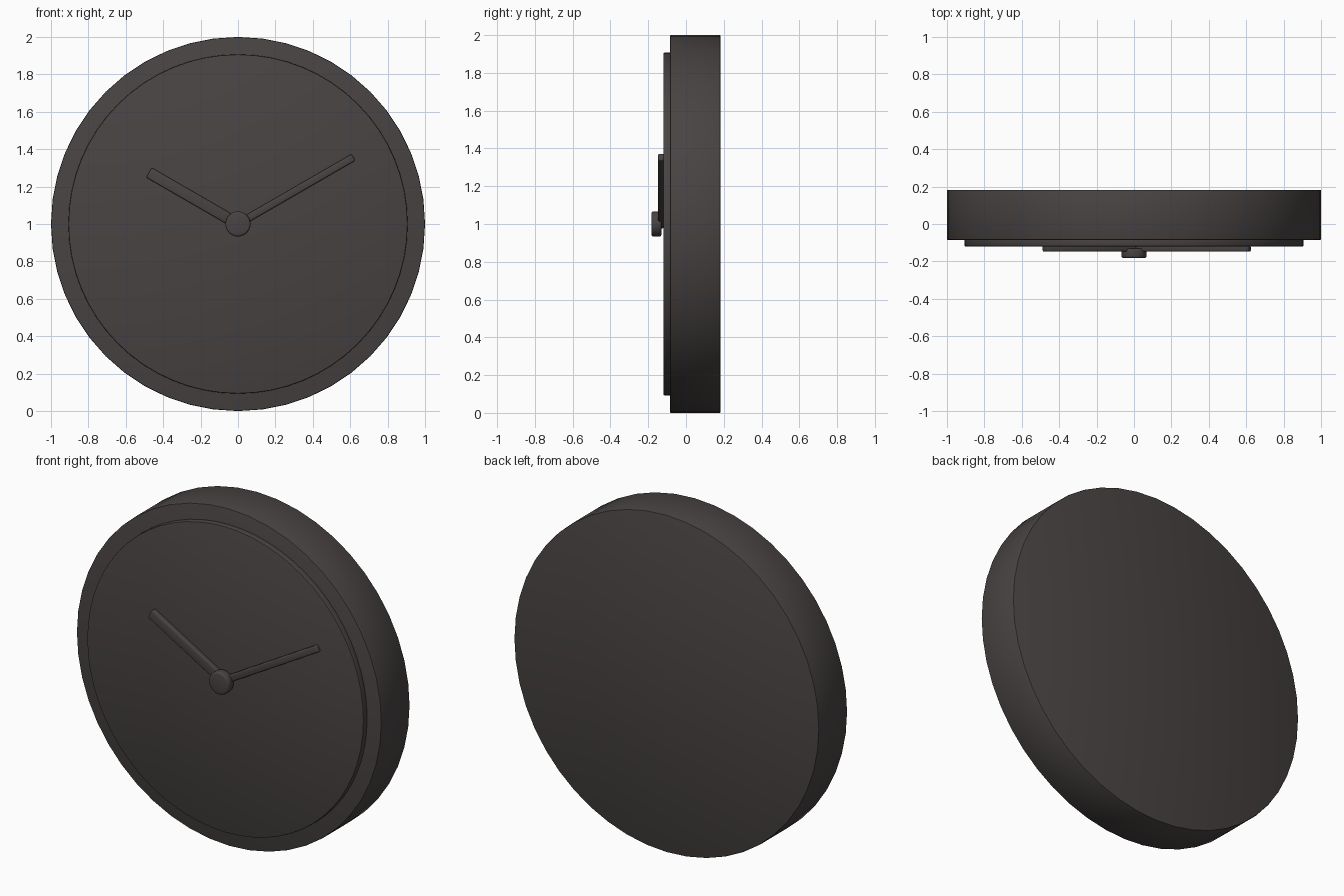
import bpy, math
from mathutils import Matrix, Vector

cube = bpy.data.objects.get("Cube")
if cube:
    bpy.data.objects.remove(cube, do_unlink=True)

CENTRE = Vector((0, 0, 1))

charcoal = bpy.data.materials.new("charcoal")
charcoal.use_nodes = True
colour = (0.065, 0.057, 0.055, 1)
charcoal.diffuse_color = colour
charcoal.node_tree.nodes["Principled BSDF"].inputs["Base Color"].default_value = colour


def finish(obj, name, bevel, segments):
    """Name, colour, round the edges and smooth the active part."""
    obj.name = name
    obj.data.materials.append(charcoal)
    mod = obj.modifiers.new("rounded_edges", "BEVEL")
    mod.width = bevel
    mod.segments = segments
    mod.limit_method = "ANGLE"
    mod.angle_limit = math.radians(40)
    bpy.ops.object.modifier_apply(modifier=mod.name)
    bpy.ops.object.shade_smooth_by_angle(angle=math.radians(35))


def disc(name, radius, front, back, sides, bevel, segments=2):
    bpy.ops.mesh.primitive_cylinder_add(
        vertices=sides, radius=radius, depth=back - front,
        location=(0, (front + back) / 2, CENTRE.z), rotation=(math.pi / 2, 0, 0))
    finish(bpy.context.object, name, bevel, segments)


def hand(name, length, width, degrees, front, back, bevel):
    """Bar running from the clock centre out along the given angle."""
    bpy.ops.mesh.primitive_cube_add(size=1)
    obj = bpy.context.object
    angle = math.radians(degrees)
    shape = Matrix.Diagonal((length, back - front, width, 1))
    shift = Matrix.Translation((length / 2, (front + back) / 2, 0))
    turn = Matrix.Rotation(-angle, 4, "Y")
    obj.data.transform(turn @ shift @ shape)
    obj.location = CENTRE
    finish(obj, name, bevel, 3)


# Case and raised dial
disc("clock_case", 1.0, -0.085, 0.183, 48, 0.006)
disc("dial", 0.907, -0.12, -0.07, 64, 0.006)

# Hands and centre cap
hand("hour_hand", 0.55, 0.06, 150, -0.148, -0.115, 0.008)
hand("minute_hand", 0.713, 0.04, 30, -0.148, -0.115, 0.008)
disc("centre_cap", 0.067, -0.183, -0.13, 32, 0.012, 3)
